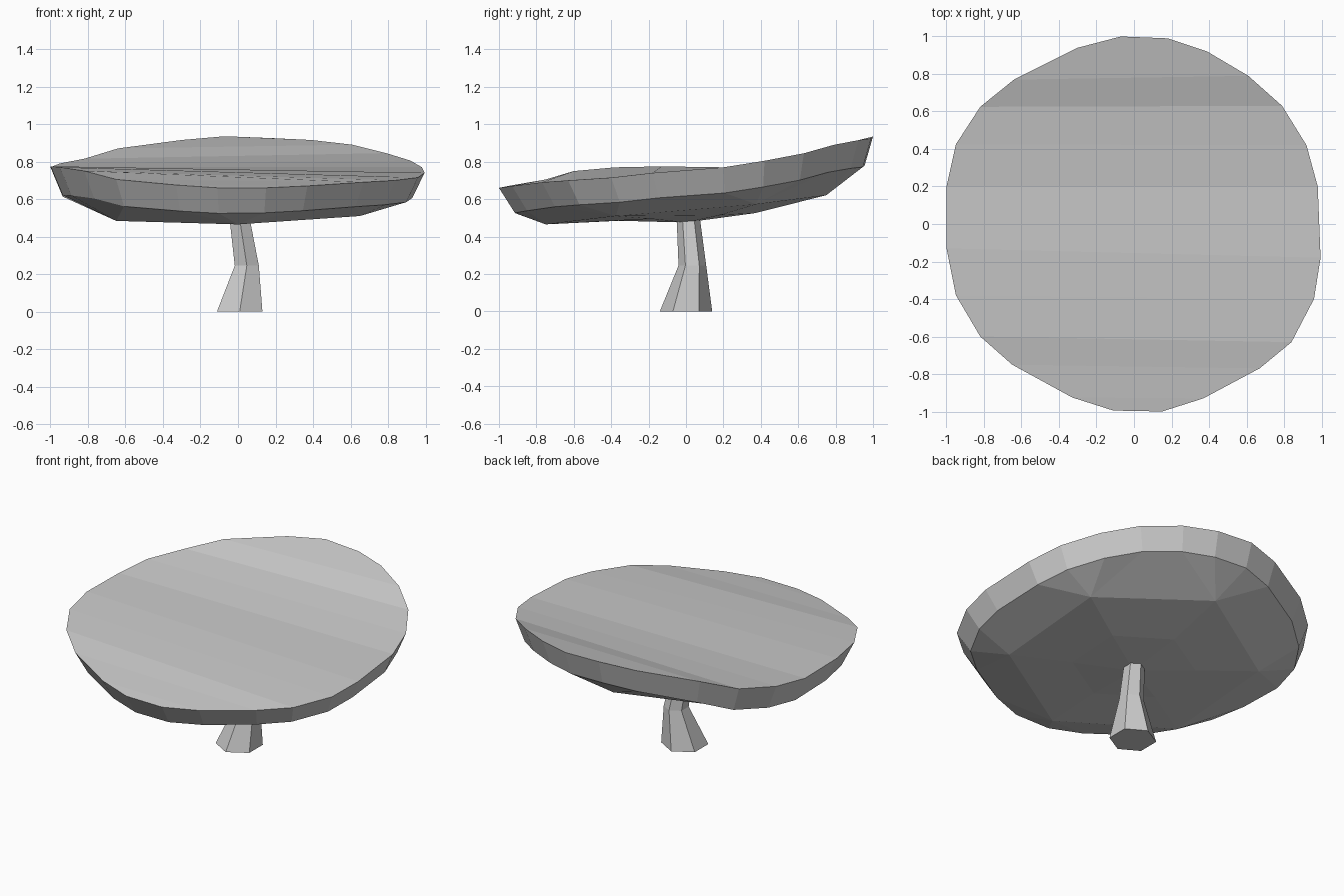
import bpy, bmesh, math
from mathutils import Vector

cube = bpy.data.objects.get("Cube")
if cube:
    bpy.data.objects.remove(cube, do_unlink=True)

grey = bpy.data.materials.new("plain grey")
colour = (0.59, 0.59, 0.59, 1)
grey.diffuse_color = colour
grey.use_nodes = True
grey.node_tree.nodes["Principled BSDF"].inputs["Base Color"].default_value = colour


def finish(bm, name):
    """Turn a bmesh into a flat-shaded object."""
    bmesh.ops.recalc_face_normals(bm, faces=bm.faces)
    mesh = bpy.data.meshes.new(name)
    bm.to_mesh(mesh)
    bm.free()
    mesh.materials.append(grey)
    obj = bpy.data.objects.new(name, mesh)
    bpy.context.scene.collection.objects.link(obj)


def hexagon(radius, height, centre=(0, 0)):
    """Six points counterclockwise, starting at the back; height is a function of x, y."""
    points = []
    for k in range(6):
        angle = math.pi / 2 + k * math.pi / 3
        x, y = radius * math.cos(angle), radius * math.sin(angle)
        points.append(Vector((x + centre[0], y + centre[1], height(x, y))))
    return points


def add_ring(bm, points):
    return [bm.verts.new(p) for p in points]


def bridge(bm, a, b):
    """Join two rings of equal count with quads."""
    n = len(a)
    for i in range(n):
        j = (i + 1) % n
        bm.faces.new((a[i], a[j], b[j], b[i]))


def nearest(v, ring):
    """Index of the ring corner whose direction is closest to that of v."""
    flat = v.co.xy.normalized()
    return max(range(len(ring)), key=lambda k: flat.dot(ring[k].co.xy.normalized()))


def bridge_coarse(bm, fine, coarse):
    """Join a fine ring to a coarse one with triangles, and quads between corners."""
    for i, a in enumerate(fine):
        b = fine[(i + 1) % len(fine)]
        p, q = coarse[nearest(a, coarse)], coarse[nearest(b, coarse)]
        bm.faces.new((a, b, p) if p is q else (a, b, q, p))


# Irregular tilted cap: rim outline, counterclockwise from the back
rim_points = [
    (-.07, 1, .935), (-.3, .94, .915), (-.64, .77, .87), (-.82, .625, .815),
    (-.95, .425, .79), (-1, .2, .77), (-1, -.13, .775), (-.95, -.38, .77),
    (-.82, -.6, .75), (-.65, -.75, .705), (-.33, -.925, .675), (-.11, -.995, .66),
    (.15, -1, .66), (.37, -.93, .67), (.67, -.77, .69), (.84, -.63, .7),
    (.96, -.4, .715), (.995, -.18, .74), (.98, .2, .77), (.92, .42, .805),
    (.79, .63, .845), (.61, .79, .89), (.39, .92, .915), (.18, .99, .925)]
bm = bmesh.new()
rim = add_ring(bm, rim_points)

# Gently folded top, in strips from side to side
for i in range(11):
    bm.faces.new((rim[i], rim[i + 1], rim[22 - i], rim[23 - i]))

lower = add_ring(bm, [(x * .935, y * .935 + .02, z - .145 + .01 * (x - y))
                      for x, y, z in rim_points])
bridge(bm, rim, lower)

# Underside: coarse hexagon, then a shallow inner hexagon around the stalk
under = add_ring(bm, hexagon(.75, lambda x, y: .528 + .084 * y + .02 * x
                             + (.03 if y > .6 else 0)))
bridge_coarse(bm, lower, under)
inner = add_ring(bm, hexagon(.37, lambda x, y: .505 + .055 * y))
bridge(bm, under, inner)
middle = bm.verts.new((0, 0, .475))
for k in range(6):
    bm.faces.new((inner[k], inner[(k + 1) % 6], middle))
finish(bm, "cap")

# Crooked six-sided stalk
bm = bmesh.new()
rings = [add_ring(bm, hexagon(r, lambda x, y, z=z: z, c)) for r, z, c in (
    (.14, 0, (.009, 0)), (.074, .245, (.047, .034)), (.062, .5, (.008, .012)))]
for a, b in zip(rings, rings[1:]):
    bridge(bm, a, b)
bm.faces.new(rings[0])
bm.faces.new(rings[-1])
finish(bm, "stalk")
